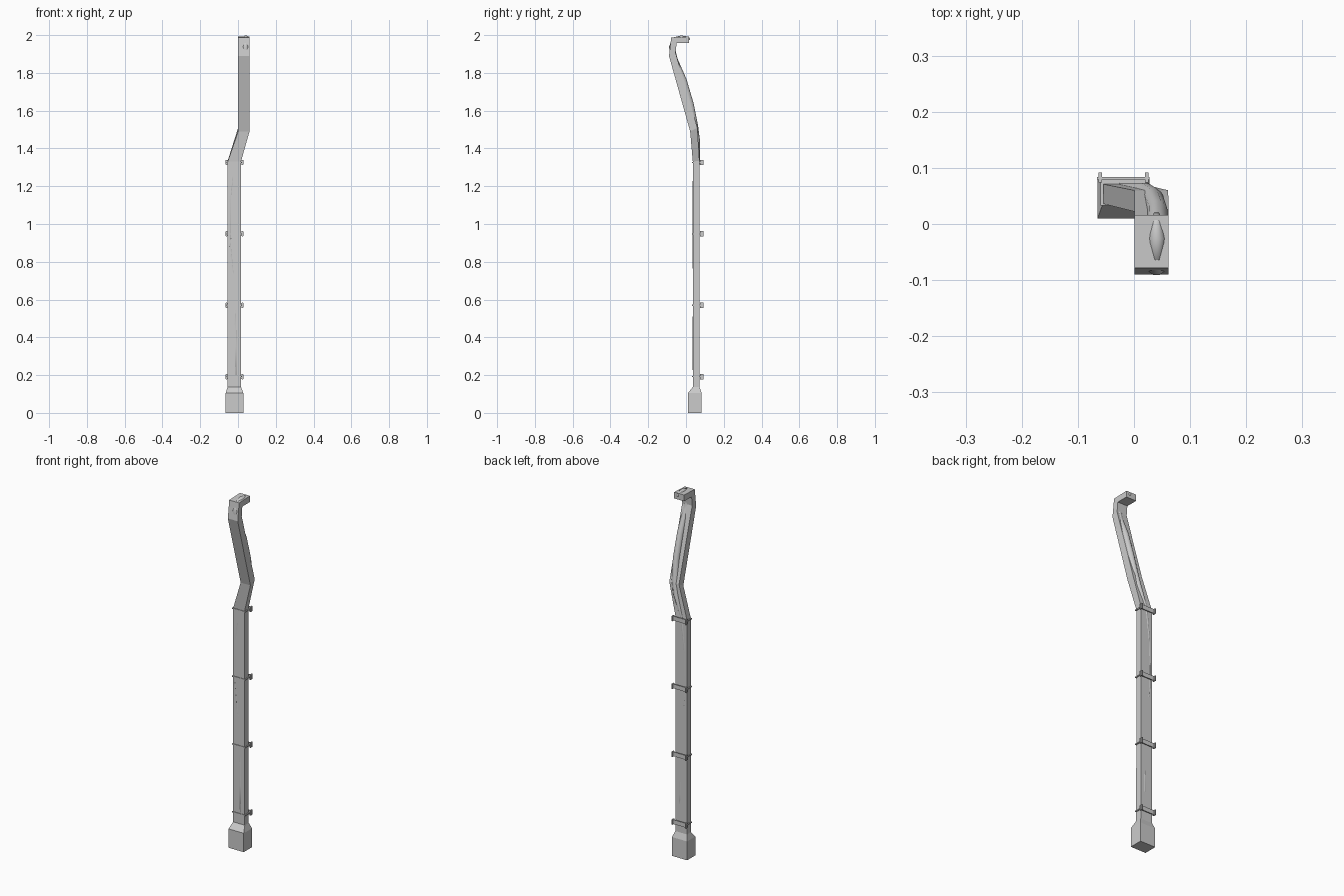
import bpy, bmesh, math
from mathutils import Vector

if "Cube" in bpy.data.objects:
    bpy.data.objects.remove(bpy.data.objects["Cube"])


def loft(name, rings, smooth=False):
    """Skin a list of equal-length point rings and cap both ends."""
    bm = bmesh.new()
    rows = [[bm.verts.new(p) for p in ring] for ring in rings]
    n = len(rows[0])
    for a, b in zip(rows, rows[1:]):
        for i in range(n):
            j = (i + 1) % n
            bm.faces.new((a[i], a[j], b[j], b[i]))
    bm.faces.new(rows[0][::-1])
    bm.faces.new(rows[-1])
    bmesh.ops.recalc_face_normals(bm, faces=bm.faces)
    me = bpy.data.meshes.new(name)
    bm.to_mesh(me)
    bm.free()
    for p in me.polygons:
        p.use_smooth = smooth
    ob = bpy.data.objects.new(name, me)
    bpy.context.collection.objects.link(ob)
    return ob


def rect(cx, hx, front, back):
    """Rectangle across x, given its outer (front) and inner (back) y,z points."""
    (fy, fz), (by, bz) = front, back
    return [(cx - hx, fy, fz), (cx + hx, fy, fz), (cx + hx, by, bz), (cx - hx, by, bz)]


def box(name, x0, x1, y0, y1, z0, z1):
    return loft(name, [rect((x0 + x1) / 2, (x1 - x0) / 2, (y0, z), (y1, z)) for z in (z0, z1)])


# square foot with a sloping shoulder
loft("foot", [
    rect(-.0185, .0465, (.010, 0), (.083, 0)),
    rect(-.0185, .0465, (.010, .105), (.083, .105)),
    rect(-.0195, .036, (.036, .137), (.071, .137)),
])

# rectangular pipe: straight run, two offsets, hooked spout
loft("pipe", [
    rect(-.0195, .0355, (.036, .13), (.071, .13)),
    rect(-.0195, .0350, (.036, 1.33), (.071, 1.335)),
    rect(.031, .0300, (.022, 1.49), (.060, 1.51)),
    rect(.031, .0305, (-.090, 1.89), (-.055, 1.905)),
    rect(.031, .0305, (-.078, 1.988), (-.050, 1.957)),
    rect(.031, .0305, (.016, 1.992), (.016, 1.957)),
])

# wall brackets: back plate, thin strap round the pipe, two fixing lugs
for k, z in enumerate((.192, .570, .948, 1.326)):
    box(f"bracket_plate_{k}", -.066, .028, .079, .084, z - .012, z + .012)
    box(f"bracket_strap_{k}", -.060, .021, .033, .080, z - .003, z + .003)
    for side, x in (("left", -.060), ("right", .023)):
        box(f"bracket_lug_{side}_{k}", x - .003, x + .003, .074, .092, z - .014, z + .014)

# rounded core running inside the pipe and breaking through at the bends
# x, y, z, half width, half depth
core = [
    (-.012, .053, .12, .008, .017), (-.011, .053, .35, .010, .0195),
    (-.018, .053, .65, .010, .017), (-.042, .053, .90, .008, .0195),
    (-.040, .053, 1.15, .010, .019), (-.020, .055, 1.34, .014, .019),
    (.020, .051, 1.45, .018, .023), (.034, .041, 1.52, .020, .024),
    (.042, .021, 1.63, .019, .022), (.043, -.016, 1.76, .018, .021),
    (.041, -.058, 1.87, .016, .015), (.040, -.076, 1.938, .016, .016),
    (.041, -.058, 1.977, .012, .015), (.041, -.025, 1.981, .016, .018),
    (.040, .004, 1.980, .011, .014), (.040, .020, 1.981, .005, .005),
]
rings = []
for i, (x, y, z, w, d) in enumerate(core):
    a = Vector(core[max(i - 1, 0)][:3])
    b = Vector(core[min(i + 1, len(core) - 1)][:3])
    t = b - a
    depth = Vector((0, t.z, -t.y)).normalized()
    rings.append([Vector((x, y, z)) + Vector((w * math.cos(q), 0, 0)) + depth * d * math.sin(q)
                  for q in (math.tau * s / 10 for s in range(10))])
loft("inner_core", rings, smooth=True)
